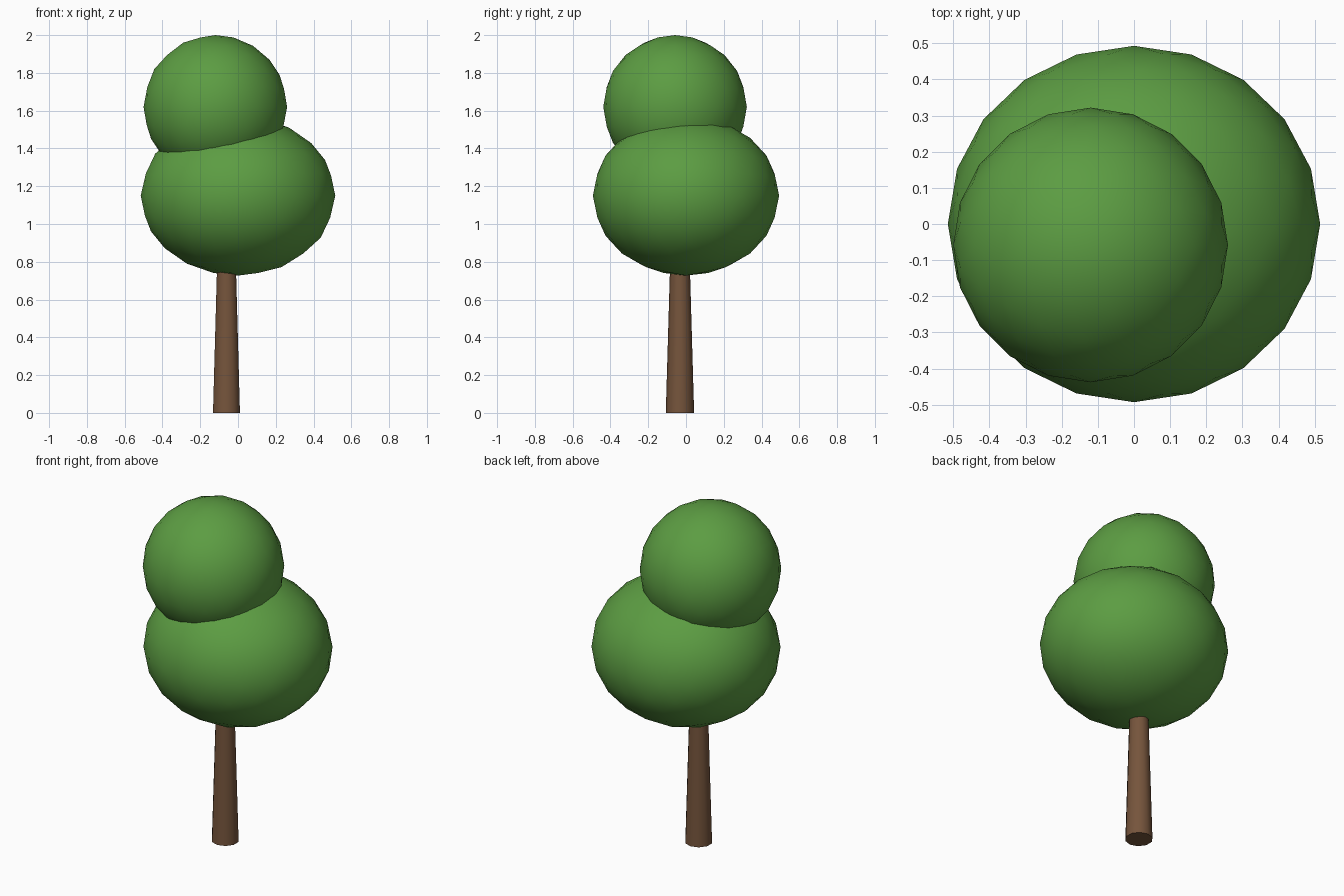
import bpy
import math

if "Cube" in bpy.data.objects:
    bpy.data.objects.remove(bpy.data.objects["Cube"])


def flat_colour(name, rgb):
    mat = bpy.data.materials.new(name)
    mat.diffuse_color = (*rgb, 1.0)
    mat.use_nodes = True
    mat.node_tree.nodes["Principled BSDF"].inputs["Base Color"].default_value = mat.diffuse_color
    return mat


def finish(name, mat):
    obj = bpy.context.object
    obj.name = name
    obj.data.materials.append(mat)
    bpy.ops.object.shade_smooth_by_angle(angle=math.radians(40))
    return obj


def foliage(name, centre, radii):
    bpy.ops.mesh.primitive_ico_sphere_add(subdivisions=3, radius=1, location=centre)
    bpy.context.object.scale = radii
    bpy.ops.object.transform_apply(location=False, rotation=False, scale=True)
    return finish(name, leaf_green)


leaf_green = flat_colour("leaf_green", (0.107, 0.335, 0.055))
bark_brown = flat_colour("bark_brown", (0.18, 0.09, 0.045))

# Tapered trunk, running up inside the lower foliage
height = 1.0
bpy.ops.mesh.primitive_cone_add(vertices=10, radius1=0.075, radius2=0.046,
                                depth=height, location=(-0.061, -0.032, height / 2))
finish("trunk", bark_brown)

# Squashed lower foliage and round upper foliage
foliage("lower_foliage", (0, 0, 1.15), (0.515, 0.493, 0.423))
foliage("upper_foliage", (-0.12, -0.058, 1.62), (0.38, 0.38, 0.38))
